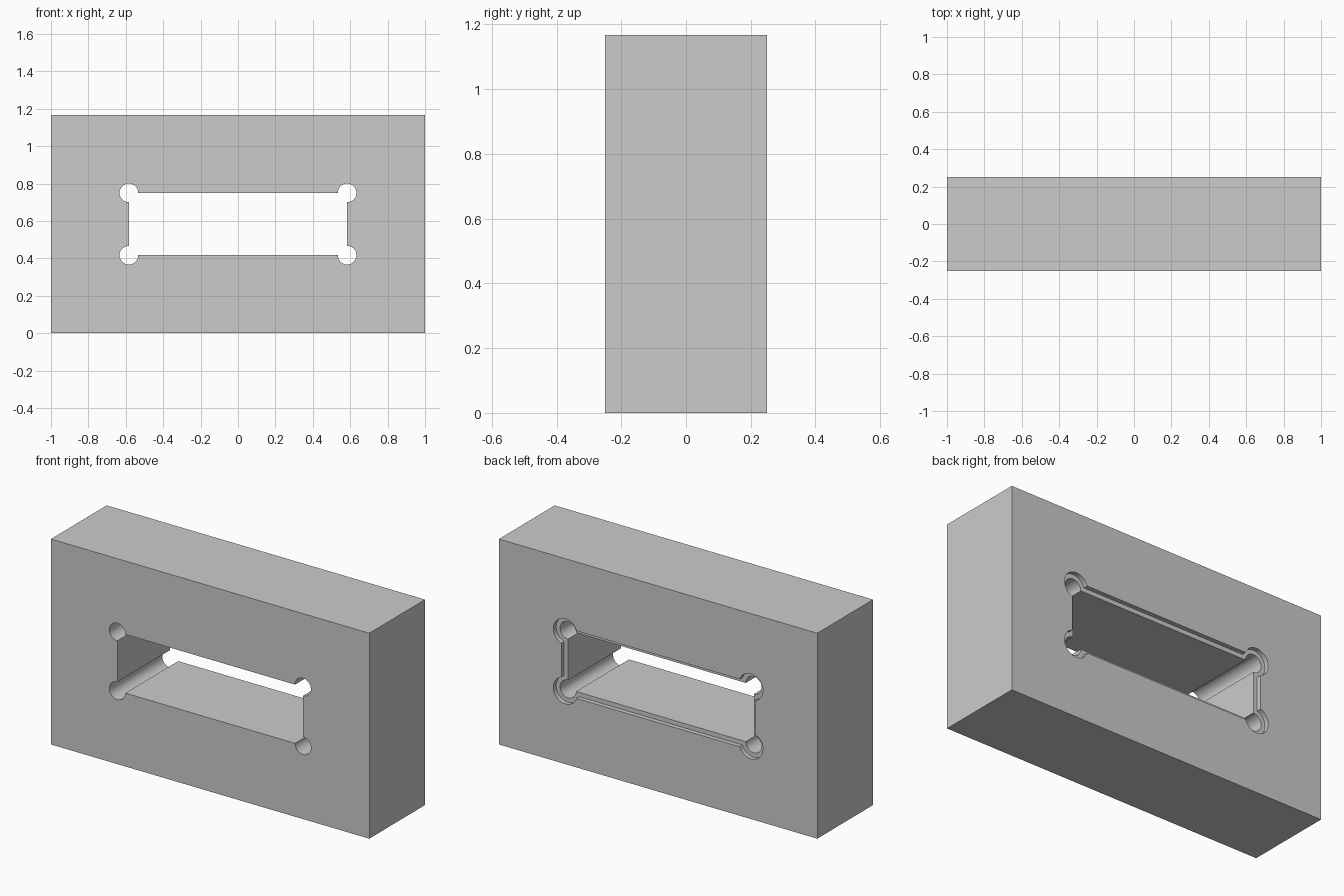
import bpy
import bmesh
import math

if "Cube" in bpy.data.objects:
    bpy.data.objects.remove(bpy.data.objects["Cube"])

W, D, H = 2.0, 0.5, 1.1667          # block size
HALF_X, HALF_Z = 0.5833, 0.1667     # half size of the window
RELIEF_R = 0.05                     # corner relief radius
LIP = 0.025                         # width and depth of the rear rebate
SEGS = 30                           # steps per corner arc

bm = bmesh.new()


def loop(points, y):
    """Closed ring of vertices in the plane y; returns verts and edges."""
    vs = [bm.verts.new((x, y, H / 2 + z)) for x, z in points]
    es = [bm.edges.new((vs[i], vs[(i + 1) % len(vs)])) for i in range(len(vs))]
    return vs, es


def window(offset):
    """Rectangle with round corner reliefs, grown outward by offset."""
    r = RELIEF_R + offset
    trim = math.asin(offset / r)
    pts = []
    for q, (sx, sz) in enumerate(((1, 1), (-1, 1), (-1, -1), (1, -1))):
        start = q * math.pi / 2 - math.pi / 2 + trim
        sweep = 1.5 * math.pi - 2 * trim
        for i in range(SEGS + 1):
            a = start + sweep * i / SEGS
            pts.append((sx * HALF_X + r * math.cos(a),
                        sz * HALF_Z + r * math.sin(a)))
    return pts


def skin(a, b):
    """Quads between two matching rings."""
    n = len(a)
    for i in range(n):
        j = (i + 1) % n
        bm.faces.new((a[i], a[j], b[j], b[i]))


rect = [(-W / 2, -H / 2), (W / 2, -H / 2), (W / 2, H / 2), (-W / 2, H / 2)]

# Outer shell and window rings
front, front_e = loop(rect, -D / 2)
back, back_e = loop(rect, D / 2)
hole_front, hole_front_e = loop(window(0), -D / 2)
hole_back, _ = loop(window(0), D / 2 - LIP)
lip_floor, _ = loop(window(LIP), D / 2 - LIP)
lip_back, lip_back_e = loop(window(LIP), D / 2)

# Outer sides, window walls, rebate floor and rebate walls
skin(front, back)
skin(hole_front, hole_back)
skin(hole_back, lip_floor)
skin(lip_floor, lip_back)

# Front and back faces with the window left open
for edges, ny in ((front_e + hole_front_e, -1), (back_e + lip_back_e, 1)):
    bmesh.ops.triangle_fill(bm, edges=edges, use_beauty=True, normal=(0, ny, 0))

bmesh.ops.recalc_face_normals(bm, faces=bm.faces[:])

mesh = bpy.data.meshes.new("slotted_block")
bm.to_mesh(mesh)
bm.free()
block = bpy.data.objects.new("slotted_block", mesh)
bpy.context.collection.objects.link(block)
bpy.context.view_layer.objects.active = block
block.select_set(True)
bpy.ops.object.shade_smooth_by_angle(angle=math.radians(30))
